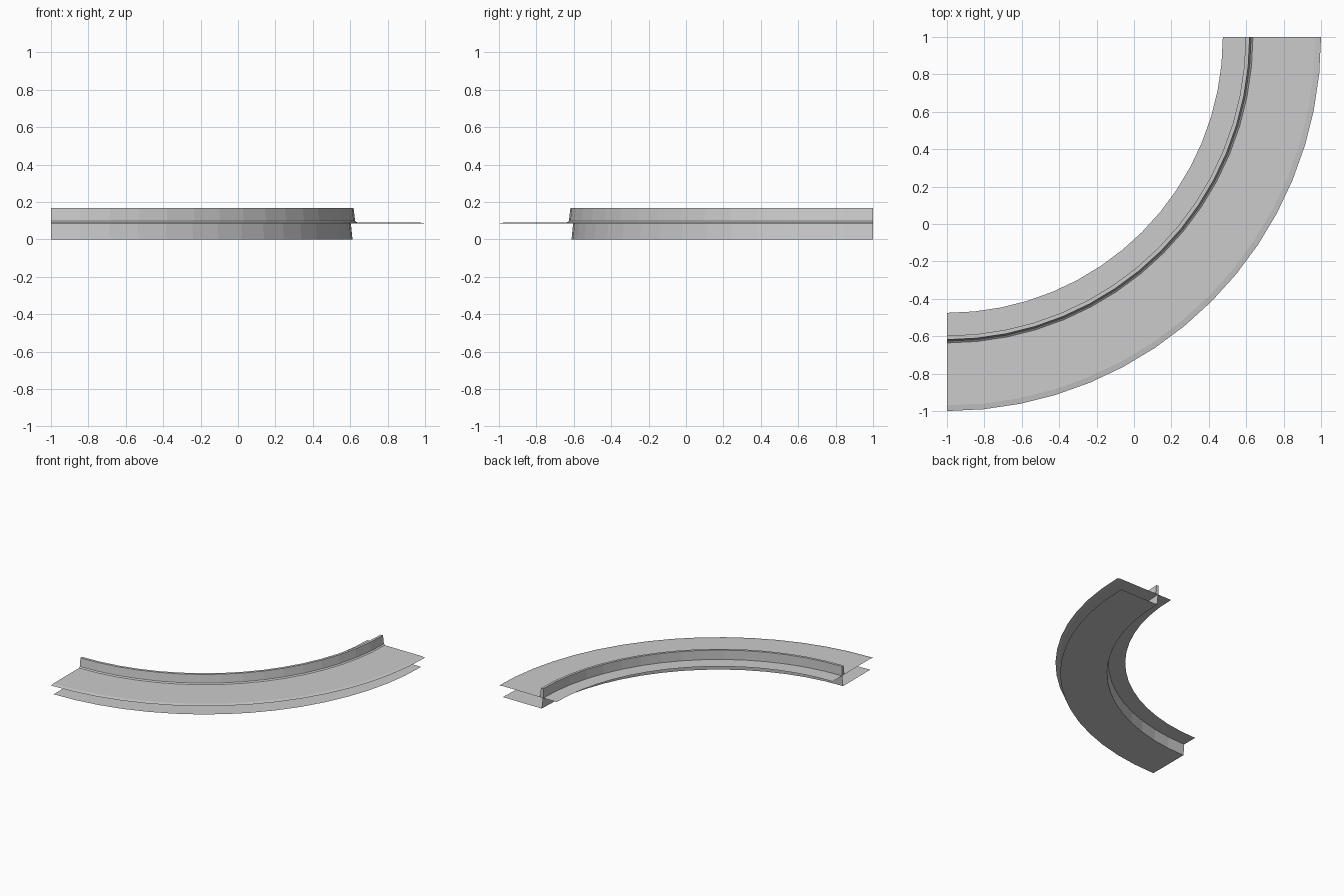
import bpy
import bmesh
from math import pi
from mathutils import Vector

cube = bpy.data.objects.get("Cube")
if cube:
    bpy.data.objects.remove(cube, do_unlink=True)

CENTRE = Vector((-1, 1, 0))   # centre of the quarter-circle bend
STEPS = 16


def make_material(name, colour):
    mat = bpy.data.materials.new(name)
    mat.use_nodes = True
    mat.diffuse_color = colour
    mat.node_tree.nodes["Principled BSDF"].inputs["Base Color"].default_value = colour
    return mat


grey = make_material("light grey", (0.6, 0.6, 0.6, 1))


def sweep(name, profile, solid=False, flip=False):
    """Sweep a (radius, height) profile through a quarter turn."""
    bm = bmesh.new()
    verts = [bm.verts.new(CENTRE + Vector((0, -r, z))) for r, z in profile]
    edges = [bm.edges.new(pair) for pair in zip(verts, verts[1:])]
    if solid:
        edges.append(bm.edges.new((verts[-1], verts[0])))
    result = bmesh.ops.spin(bm, geom=verts + edges, cent=CENTRE, axis=(0, 0, 1),
                            angle=pi / 2, steps=STEPS)
    if solid:
        # close both ends of the solid section
        last = [e for e in result["geom_last"] if isinstance(e, bmesh.types.BMEdge)]
        bmesh.ops.contextual_create(bm, geom=edges)
        bmesh.ops.contextual_create(bm, geom=last)
        bmesh.ops.recalc_face_normals(bm, faces=bm.faces)
    else:
        # open sheets face up, or down when flipped
        bm.normal_update()
        tilt = sum(f.normal.z * f.calc_area() for f in bm.faces)
        if (tilt < 0) != flip:
            bmesh.ops.reverse_faces(bm, faces=bm.faces)
    mesh = bpy.data.meshes.new(name)
    bm.to_mesh(mesh)
    bm.free()
    mesh.materials.append(grey)
    obj = bpy.data.objects.new(name, mesh)
    bpy.context.collection.objects.link(obj)
    return obj


# Thin upper flange with a slightly drooping outer lip
sweep("upper_flange", [(1.475, 0.09), (1.6, 0.09), (1.97, 0.09), (2.0, 0.085)])

# Raised rib with a sloping outer face and a small foot
sweep("raised_rib", [(1.597, 0.09), (1.597, 0.167), (1.618, 0.167),
                     (1.626, 0.099), (1.636, 0.091)], solid=True)

# Lower flange and the leaning web that carries the upper one
sweep("lower_flange_and_web", [(1.965, 0), (1.612, 0), (1.603, 0.09)], flip=True)
